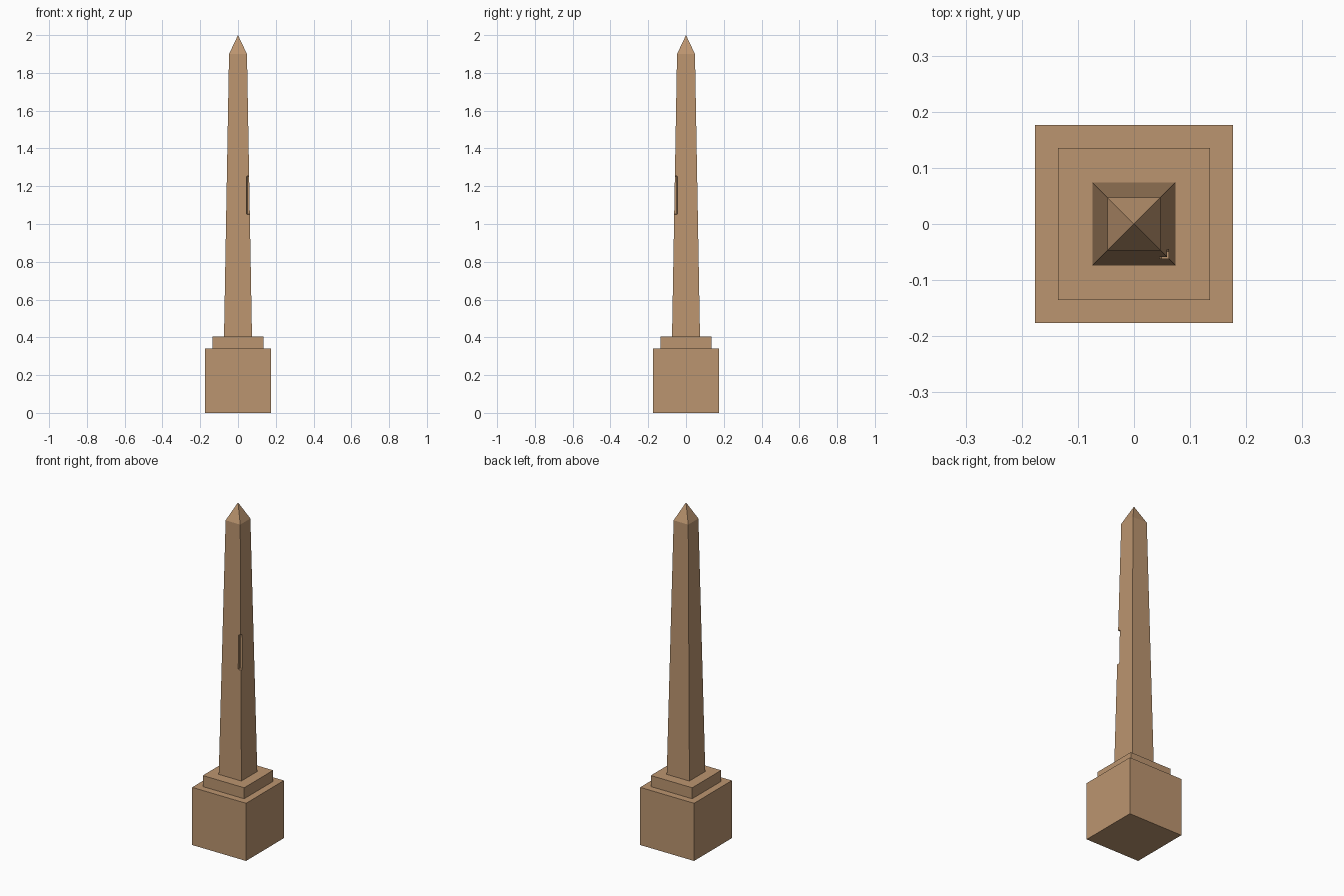
import bpy
import bmesh

default = bpy.data.objects.get("Cube")
if default:
    bpy.data.objects.remove(default, do_unlink=True)

# Single warm stone colour
stone = bpy.data.materials.new("tan_stone")
stone.use_nodes = True
colour = (0.50, 0.30, 0.16, 1.0)
stone.diffuse_color = colour
bsdf = next(n for n in stone.node_tree.nodes if n.type == "BSDF_PRINCIPLED")
bsdf.inputs["Base Color"].default_value = colour
bsdf.inputs["Roughness"].default_value = 0.9


def square_stack(name, levels):
    """Solid through (half width, height) square sections; zero width makes a point."""
    bm = bmesh.new()
    rings = []
    for half, z in levels:
        if half == 0:
            rings.append([bm.verts.new((0, 0, z))] * 4)
        else:
            rings.append([bm.verts.new((sx * half, sy * half, z))
                          for sx, sy in ((-1, -1), (1, -1), (1, 1), (-1, 1))])
    bm.faces.new(rings[0][::-1])
    for low, high in zip(rings, rings[1:]):
        for i in range(4):
            j = (i + 1) % 4
            corners = [low[i], low[j], high[j], high[i]]
            bm.faces.new(list(dict.fromkeys(corners)))
    if levels[-1][0] > 0:
        bm.faces.new(rings[-1])
    bmesh.ops.recalc_face_normals(bm, faces=bm.faces[:])
    mesh = bpy.data.meshes.new(name)
    bm.to_mesh(mesh)
    bm.free()
    obj = bpy.data.objects.new(name, mesh)
    bpy.context.collection.objects.link(obj)
    mesh.materials.append(stone)
    return obj


# Pedestal block and the step above it
square_stack("pedestal", [(0.176, 0), (0.176, 0.34)])
square_stack("step", [(0.135, 0.34), (0.135, 0.405)])

# Tapered shaft with its pyramid tip
shaft = square_stack("shaft", [(0.074, 0.405), (0.0475, 1.9), (0, 2.0)])

# Chipped notch in the front left corner of the shaft
cutter = square_stack("notch_cutter", [(0.03, 1.05), (0.03, 1.255)])
cutter.location = (0.075, -0.075, 0)
cutter.hide_render = True
bevel = cutter.modifiers.new("soft_corners", "BEVEL")
bevel.width = 0.004
bevel.segments = 1
notch = shaft.modifiers.new("notch", "BOOLEAN")
notch.operation = "DIFFERENCE"
notch.solver = "EXACT"
notch.object = cutter

# Bake the notch, then discard the cutter
bpy.context.view_layer.update()
evaluated = shaft.evaluated_get(bpy.context.evaluated_depsgraph_get())
carved = bpy.data.meshes.new_from_object(evaluated)
shaft.modifiers.clear()
shaft.data = carved
bpy.data.objects.remove(cutter, do_unlink=True)
